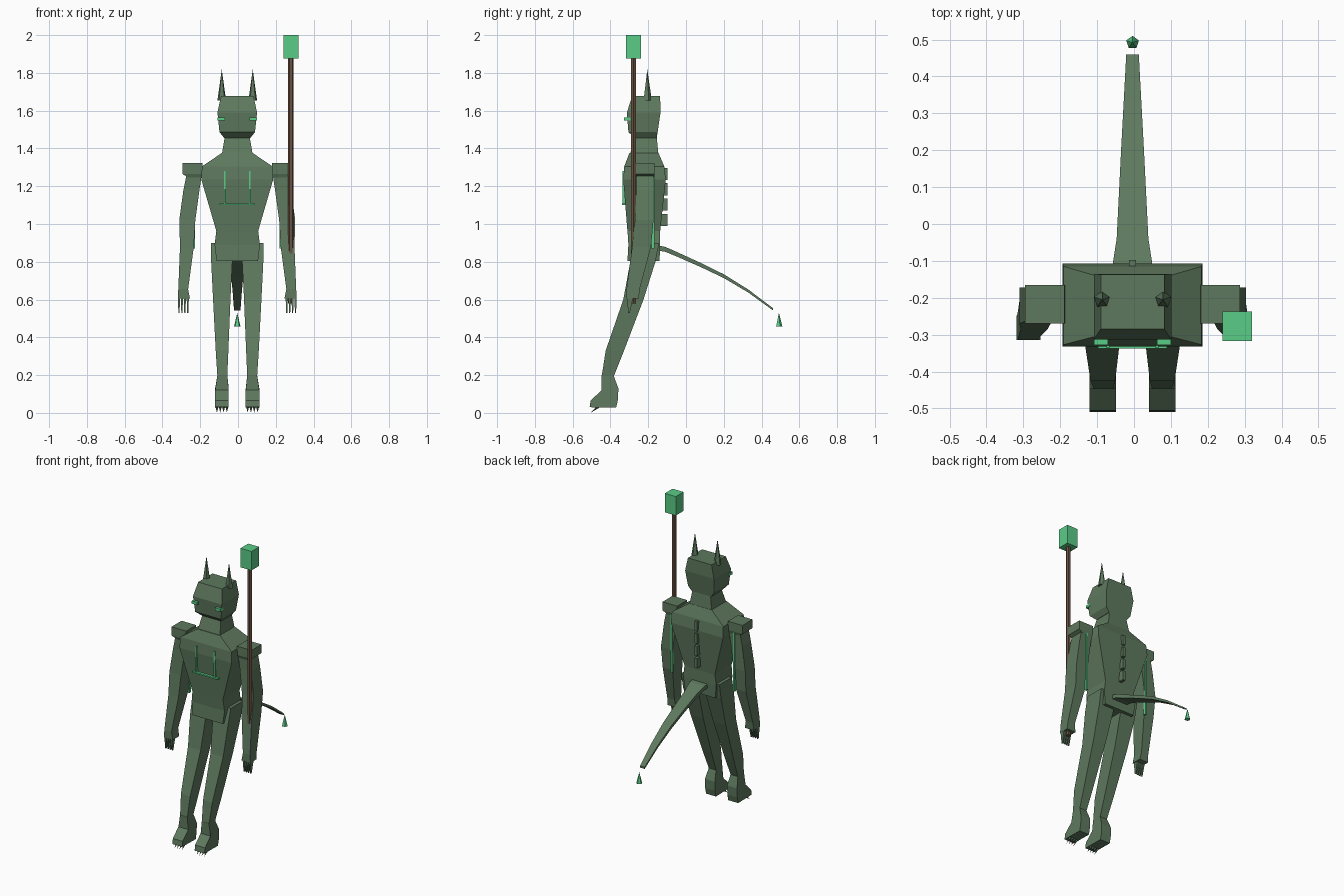
import bpy, bmesh, math
from mathutils import Vector

if "Cube" in bpy.data.objects:
    bpy.data.objects.remove(bpy.data.objects["Cube"])

CX = -0.004  # body centre line


def material(name, rgb):
    m = bpy.data.materials.new(name)
    m.diffuse_color = (*rgb, 1)
    m.use_nodes = True
    m.node_tree.nodes["Principled BSDF"].inputs["Base Color"].default_value = m.diffuse_color
    return m


SKIN = material("moss green", (0.112, 0.19, 0.112))
GLOW = material("emerald", (0.102, 0.61, 0.242))
WOOD = material("brown wood", (0.14, 0.085, 0.055))


def finish(bm, name, mat):
    bmesh.ops.recalc_face_normals(bm, faces=bm.faces[:])
    me = bpy.data.meshes.new(name)
    bm.to_mesh(me)
    bm.free()
    me.materials.append(mat)
    ob = bpy.data.objects.new(name, me)
    bpy.context.collection.objects.link(ob)
    return ob


def bridge(name, rings, mat):
    """Skin a list of equal-length point rings and cap both ends."""
    bm = bmesh.new()
    vs = [[bm.verts.new(p) for p in r] for r in rings]
    n = len(vs[0])
    for a, b in zip(vs, vs[1:]):
        for i in range(n):
            j = (i + 1) % n
            bm.faces.new((a[i], a[j], b[j], b[i]))
    bm.faces.new(vs[0][::-1])
    bm.faces.new(vs[-1])
    return finish(bm, name, mat)


def loft(name, sections, mat=SKIN, side=1):
    """Stack rectangles given as z, x min, x max, y min, y max."""
    rings = [[(CX + side * x, y, z) for x, y in
              ((a, c), (b, c), (b, d), (a, d))] for z, a, b, c, d in sections]
    return bridge(name, rings, mat)


def box(name, x, y, z, mat=SKIN, side=1):
    return loft(name, [(z[0], *x, *y), (z[1], *x, *y)], mat, side)


def spike(name, base, tip, r, n, mat=SKIN):
    base, tip = Vector(base), Vector(tip)
    d = tip - base
    bm = bmesh.new()
    q = Vector((0, 0, 1)).rotation_difference(d)
    bmesh.ops.create_cone(bm, cap_ends=True, segments=n, radius1=r, radius2=0,
                          depth=d.length)
    for v in bm.verts:
        v.co = q @ v.co + (base + tip) / 2
    return finish(bm, name, mat)


def sym(z, w, y0, y1):
    return (z, -w, w, y0, y1)


# torso, neck and head
loft("torso", [sym(0.96, .11, -.31, -.137), sym(1.235, .19, -.332, -.107),
               sym(1.305, .187, -.327, -.115), sym(1.375, .083, -.30, -.145)])
loft("pelvis", [sym(0.805, .11, -.31, -.14), sym(0.89, .12, -.305, -.137),
                sym(0.97, .11, -.31, -.137)])
loft("neck", [sym(1.36, .083, -.30, -.145), sym(1.46, .066, -.27, -.155)])
loft("head", [sym(1.455, .069, -.27, -.155), sym(1.487, .094, -.305, -.15),
              sym(1.59, .105, -.313, -.135), sym(1.677, .086, -.285, -.137)])

# spine plates
for i in range(4):
    z = 0.99 + i * 0.081
    box("spine_plate", (-.01, .01), (-.15, -.097), (z, z + .064))

# glowing chest marks
box("chest_bar", (-.093, .093), (-.338, -.315), (1.10, 1.109), GLOW)

for s, tag in ((-1, "left"), (1, "right")):
    box("chest_line_" + tag, (.062, .070), (-.336, -.315), (1.105, 1.28), GLOW, s)
    box("eye_" + tag, (.066, .104), (-.328, -.295), (1.547, 1.565), GLOW, s)
    spike("horn_" + tag, (CX + s * .082, -.205, 1.655),
          (CX + s * .082, -.205, 1.818), .024, 5)

    # shoulder pad and arm
    loft("shoulder_pad_" + tag, [(1.245, .18, .255, -.262, -.172),
                                 (1.265, .18, .291, -.27, -.166),
                                 (1.322, .185, .291, -.27, -.166)], side=s)
    loft("arm_" + tag, [(0.655, .26, .312, -.315, -.245),
                        (0.88, .23, .303, -.285, -.185),
                        (1.02, .222, .307, -.27, -.172),
                        (1.18, .20, .285, -.262, -.172),
                        (1.28, .185, .265, -.262, -.172)], side=s)
    loft("hand_" + tag, [(0.605, .25, .315, -.315, -.25),
                         (0.655, .26, .312, -.315, -.245)], side=s)
    for i in range(4):
        x = .262 + i * .0155
        loft("finger_" + tag, [(0.53, x - .003, x + .003, -.306, -.297),
                               (0.61, x - .006, x + .006, -.312, -.28)], side=s)
    box("arm_stripe_" + tag, (.223, .233), (-.182, -.166), (.87, 1.26), GLOW, s)

    # leg, leaning forward towards the foot
    loft("leg_" + tag, [(0.19, .053, .105, -.447, -.384),
                        (0.33, .047, .114, -.425, -.328),
                        (0.60, .036, .128, -.332, -.225),
                        (0.80, .026, .138, -.295, -.162),
                        (0.90, .015, .14, -.27, -.142)], side=s)

    # foot, a side outline widened across
    outline = [(-.447, .20), (-.447, .12), (-.505, .065), (-.51, .03),
               (-.37, .028), (-.36, .07), (-.358, .13), (-.384, .20)]
    rings = []
    for inner in (True, False):
        rings.append([(CX + s * ((.053 if inner else .105) if z > .15 else
                                 (.045 if inner else .117)), y, z)
                      for y, z in outline])
    bridge("foot_" + tag, rings, SKIN)
    for i in range(4):
        x = CX + s * (.055 + i * .0175)
        spike("toe_claw_" + tag, (x, -.465, .033), (x, -.503, .002), .008, 4)

# tail, a flat tapering strip curving down
tail = [(-.18, .878, .055, .014), (-.11, .866, .054, .013),
        (-.04, .836, .043, .012), (.08, .782, .037, .011),
        (.20, .724, .031, .010), (.33, .645, .024, .008),
        (.46, .549, .017, .006)]
bridge("tail", [[(CX - w, y, z - t), (CX + w, y, z - t),
                 (CX + w, y, z + t), (CX - w, y, z + t)]
                for y, z, w, t in tail], SKIN)
spike("tail_gem", (CX, .492, .457), (CX, .492, .53), .018, 5, GLOW)

# staff
SX, SY = .28, -.277
bridge("staff_shaft", [[(SX + .015 * math.cos(i * math.pi / 3),
                         SY + .015 * math.sin(i * math.pi / 3), z)
                        for i in range(6)] for z in (.58, 1.88)], WOOD)
box("staff_block", (SX - CX - .04, SX - CX + .04), (SY - .04, SY + .04),
    (1.875, 2.0), GLOW)
